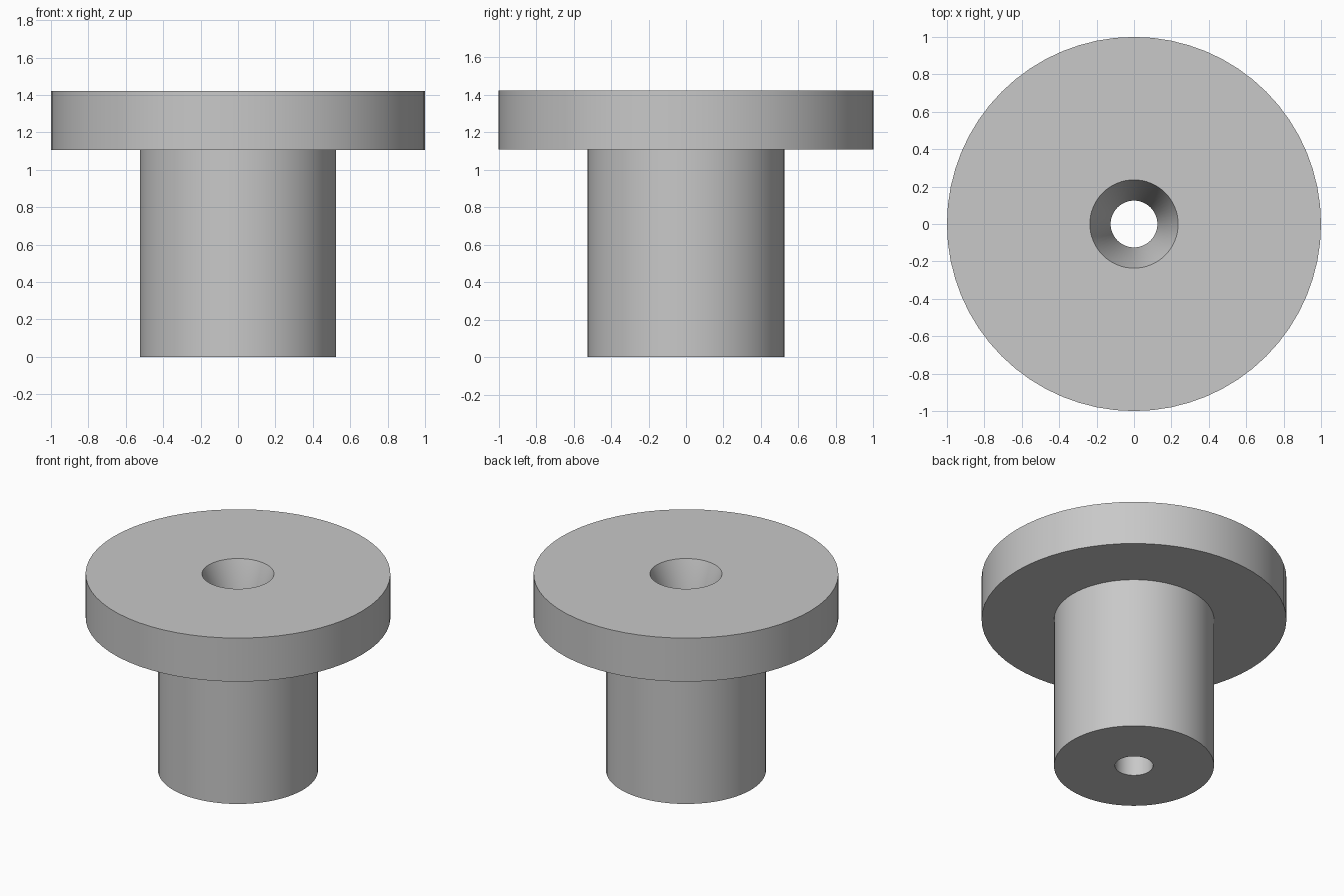
import bpy
import bmesh
from math import radians, tau
from mathutils import Matrix

cube = bpy.data.objects.get("Cube")
if cube:
    bpy.data.objects.remove(cube, do_unlink=True)

SEGMENTS = 64
FLANGE_R, STEM_R = 1.0, 0.525
BORE_R, MOUTH_R = 0.125, 0.236
STEM_H, TOTAL_H = 1.107, 1.422

# Plain grey for the whole part
grey = bpy.data.materials.new("light_grey")
grey.use_nodes = True
colour = (0.58, 0.58, 0.58, 1)
grey.diffuse_color = colour
grey.node_tree.nodes["Principled BSDF"].inputs["Base Color"].default_value = colour


def lathe(name, profile, material):
    """Revolve a closed (radius, height) profile around z."""
    bm = bmesh.new()
    verts = [bm.verts.new((r, 0, z)) for r, z in profile]
    edges = [bm.edges.new((a, b)) for a, b in zip(verts, verts[1:] + verts[:1])]
    bmesh.ops.spin(bm, geom=verts + edges, cent=(0, 0, 0), axis=(0, 0, 1),
                   angle=tau, steps=SEGMENTS, use_merge=False)
    bmesh.ops.remove_doubles(bm, verts=bm.verts, dist=0.0001)
    bmesh.ops.recalc_face_normals(bm, faces=bm.faces)
    mesh = bpy.data.meshes.new(name)
    bm.to_mesh(mesh)
    bm.free()
    mesh.materials.append(material)
    obj = bpy.data.objects.new(name, mesh)
    bpy.context.collection.objects.link(obj)
    return obj


# Flanged bushing: stem, wide flange and a through bore with a tapered mouth
bushing = lathe("flanged_bushing", [
    (BORE_R, 0), (STEM_R, 0),
    (STEM_R, STEM_H), (FLANGE_R, STEM_H),
    (FLANGE_R, TOTAL_H), (MOUTH_R, TOTAL_H),
    (BORE_R, STEM_H),
], grey)

bpy.ops.object.select_all(action="DESELECT")
bushing.select_set(True)
bpy.context.view_layer.objects.active = bushing
bpy.ops.object.shade_smooth_by_angle(angle=radians(30))
